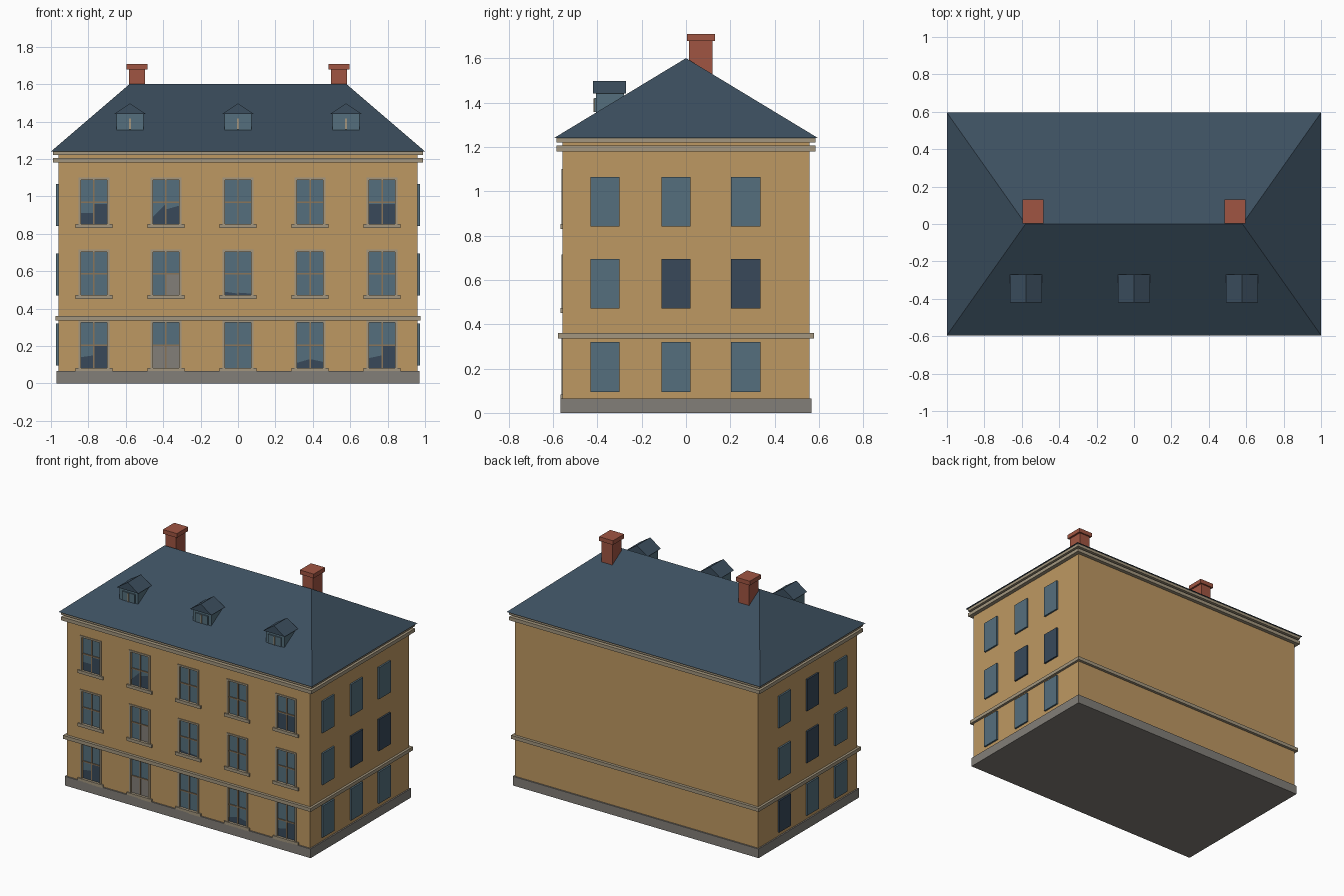
import bpy, bmesh

if "Cube" in bpy.data.objects:
    bpy.data.objects.remove(bpy.data.objects["Cube"])


def material(name, r, g, b):
    m = bpy.data.materials.new(name)
    lin = [((c / 255 + 0.055) / 1.055) ** 2.4 for c in (r, g, b)]
    m.diffuse_color = (*lin, 1)
    m.use_nodes = True
    m.node_tree.nodes["Principled BSDF"].inputs["Base Color"].default_value = m.diffuse_color
    return m


WALL = material("ochre wall", 190, 152, 98)
TRIM = material("stone trim", 163, 150, 126)
PLINTH = material("grey stone", 130, 126, 120)
ROOF = material("slate", 60, 79, 95)
GLASS = material("glass", 85, 111, 125)
DARK = material("dark glass", 56, 73, 90)
BRICK = material("brick", 160, 85, 66)
WOOD = material("window wood", 138, 117, 90)


def make(name, bm, mat):
    bmesh.ops.recalc_face_normals(bm, faces=bm.faces)
    me = bpy.data.meshes.new(name)
    bm.to_mesh(me)
    bm.free()
    me.materials.append(mat)
    ob = bpy.data.objects.new(name, me)
    bpy.context.collection.objects.link(ob)
    return ob


def add_box(bm, x0, x1, y0, y1, z0, z1):
    vs = bmesh.ops.create_cube(bm, size=1)["verts"]
    for v in vs:
        v.co.x = x1 if v.co.x > 0 else x0
        v.co.y = y1 if v.co.y > 0 else y0
        v.co.z = z1 if v.co.z > 0 else z0


def boxes(name, mat, items):
    bm = bmesh.new()
    for b in items:
        add_box(bm, *b)
    return make(name, bm, mat)


def slab(hx, hy, z0, z1):
    return (-hx, hx, -hy, hy, z0, z1)


FRONT = -0.557
COLS = [-0.77, -0.385, 0, 0.385, 0.77]
ROWS = [(0.08, 0.325), (0.47, 0.703), (0.85, 1.088)]   # opening bottom, top
GW = 0.07                                              # half opening width

# main body with recessed front openings
wall = boxes("walls", WALL, [slab(0.96, 0.557, 0.01, 1.235)])
cutter = boxes("window_cutter", WALL, [
    (x - GW, x + GW, FRONT - 0.05, FRONT + 0.015, a, b)
    for x in COLS for a, b in ROWS])
cutter.hide_render = True
cutter.hide_viewport = True
mod = wall.modifiers.new("openings", "BOOLEAN")
mod.operation = "DIFFERENCE"
mod.solver = "EXACT"
mod.object = cutter

# horizontal stone courses
boxes("plinth", PLINTH, [slab(0.97, 0.567, 0, 0.065)])
boxes("string_course", TRIM, [slab(0.977, 0.577, 0.335, 0.36)])
boxes("cornice", TRIM, [slab(0.988, 0.583, 1.18, 1.205),
                        slab(0.988, 0.583, 1.22, 1.242)])

# front windows: glass, bars, surrounds and sills
glass, bars, frames, sills = [], [], [], []
for x in COLS:
    for a, b in ROWS:
        glass.append((x - GW, x + GW, FRONT + 0.01, FRONT + 0.016, a, b))
        mid = (a + b) / 2
        bars.append((x - 0.004, x + 0.004, FRONT + 0.003, FRONT + 0.01, a, b))
        bars.append((x - GW, x + GW, FRONT + 0.004, FRONT + 0.01,
                     mid - 0.004, mid + 0.004))
        for s in (-1, 1):
            e = sorted((x + s * GW, x + s * (GW + 0.013)))
            frames.append((*e, FRONT - 0.005, FRONT + 0.01, a, b + 0.012))
        frames.append((x - GW, x + GW, FRONT - 0.005, FRONT + 0.01, b, b + 0.012))
        sills.append((x - 0.1, x + 0.1, FRONT - 0.01, FRONT + 0.014,
                      a - 0.02, a + 0.002))
boxes("front_glass", GLASS, glass)
boxes("window_bars", WOOD, bars)
boxes("window_surrounds", TRIM, frames)
boxes("window_sills", TRIM, sills)


# shapes behind the panes: (column, row, half, outer height, inner height)
def pane_shapes(name, mat, items):
    bm = bmesh.new()
    for c, r, s, h0, h1 in items:
        x, z, y = COLS[c], ROWS[r][0], FRONT + 0.008
        pts = [(x + s * GW, z), (x, z), (x, z + h1), (x + s * GW, z + h0)]
        if s > 0:
            pts.reverse()
        f = bm.faces.new([bm.verts.new((px, y, pz)) for px, pz in pts])
        f.normal_update()
        if f.normal.y > 0:
            f.normal_flip()
    me = bpy.data.meshes.new(name)
    bm.to_mesh(me)
    bm.free()
    me.materials.append(mat)
    bpy.context.collection.objects.link(bpy.data.objects.new(name, me))


pane_shapes("dark_interiors", DARK, [
    (0, 2, -1, 0.06, 0.06), (0, 2, 1, 0.11, 0.11),
    (1, 2, -1, 0.04, 0.11), (1, 2, 1, 0.10, 0.08),
    (4, 2, -1, 0.11, 0.11), (4, 2, 1, 0.11, 0.11),
    (2, 1, -1, 0.02, 0.01), (2, 1, 1, 0.01, 0.015),
    (0, 0, -1, 0.06, 0.07), (0, 0, 1, 0.12, 0.12),
    (3, 0, -1, 0.03, 0.05), (3, 0, 1, 0.035, 0.05),
    (4, 0, -1, 0.055, 0.07), (4, 0, 1, 0.12, 0.12)])
pane_shapes("curtains", PLINTH, [
    (1, 1, 1, 0.115, 0.115), (1, 0, -1, 0.12, 0.12), (1, 0, 1, 0.12, 0.12)])

# side windows, some of them dark
DARK_PANES = {(1, 1, 1), (1, 2, 1), (-1, 1, 2), (-1, 1, 1), (-1, 2, 0)}
lit, unlit = [], []
for s in (-1, 1):
    x0, x1 = sorted((s * 0.955, s * 0.972))
    for i, y in enumerate((-0.365, -0.045, 0.27)):
        for j, z in enumerate((0.095, 0.47, 0.84)):
            (unlit if (s, i, j) in DARK_PANES else lit).append(
                (x0, x1, y - 0.066, y + 0.066, z, z + 0.225))
boxes("side_windows", GLASS, lit)
boxes("dark_side_windows", DARK, unlit)

# hipped roof
bm = bmesh.new()
e = [bm.verts.new(p) for p in ((-1, -0.595, 1.24), (1, -0.595, 1.24),
                               (1, 0.595, 1.24), (-1, 0.595, 1.24))]
r0, r1 = bm.verts.new((-0.58, 0, 1.6)), bm.verts.new((0.58, 0, 1.6))
for f in ((e[0], e[1], r1, r0), (e[1], e[2], r1), (e[2], e[3], r0, r1),
          (e[3], e[0], r0), (e[3], e[2], e[1], e[0])):
    bm.faces.new(f)
make("roof", bm, ROOF)

# chimneys
stacks = []
for x in (-0.54, 0.54):
    stacks.append((x - 0.042, x + 0.042, 0.014, 0.12, 1.45, 1.68))
    stacks.append((x - 0.055, x + 0.055, 0.004, 0.13, 1.678, 1.708))
boxes("chimneys", BRICK, stacks)

# dormers
DORMERS = (-0.577, 0, 0.577)
boxes("dormer_bodies", GLASS, [
    (x - 0.073, x + 0.073, -0.405, -0.28, 1.35, 1.442) for x in DORMERS])
boxes("dormer_windows", GLASS, [
    (x - 0.05, x + 0.05, -0.413, -0.40, 1.357, 1.42) for x in DORMERS])
boxes("dormer_bars", TRIM, [
    (x - 0.005, x + 0.005, -0.417, -0.41, 1.357, 1.417) for x in DORMERS])
bm = bmesh.new()
for x in DORMERS:
    ends = [[bm.verts.new((x + dx, y, z)) for dx, z in
             ((-0.085, 1.44), (0.085, 1.44), (0, 1.497))]
            for y in (-0.42, -0.27)]
    bm.faces.new(ends[0])
    bm.faces.new(ends[1][::-1])
    for i in range(3):
        j = (i + 1) % 3
        bm.faces.new((ends[0][i], ends[1][i], ends[1][j], ends[0][j]))
make("dormer_roofs", bm, ROOF)
